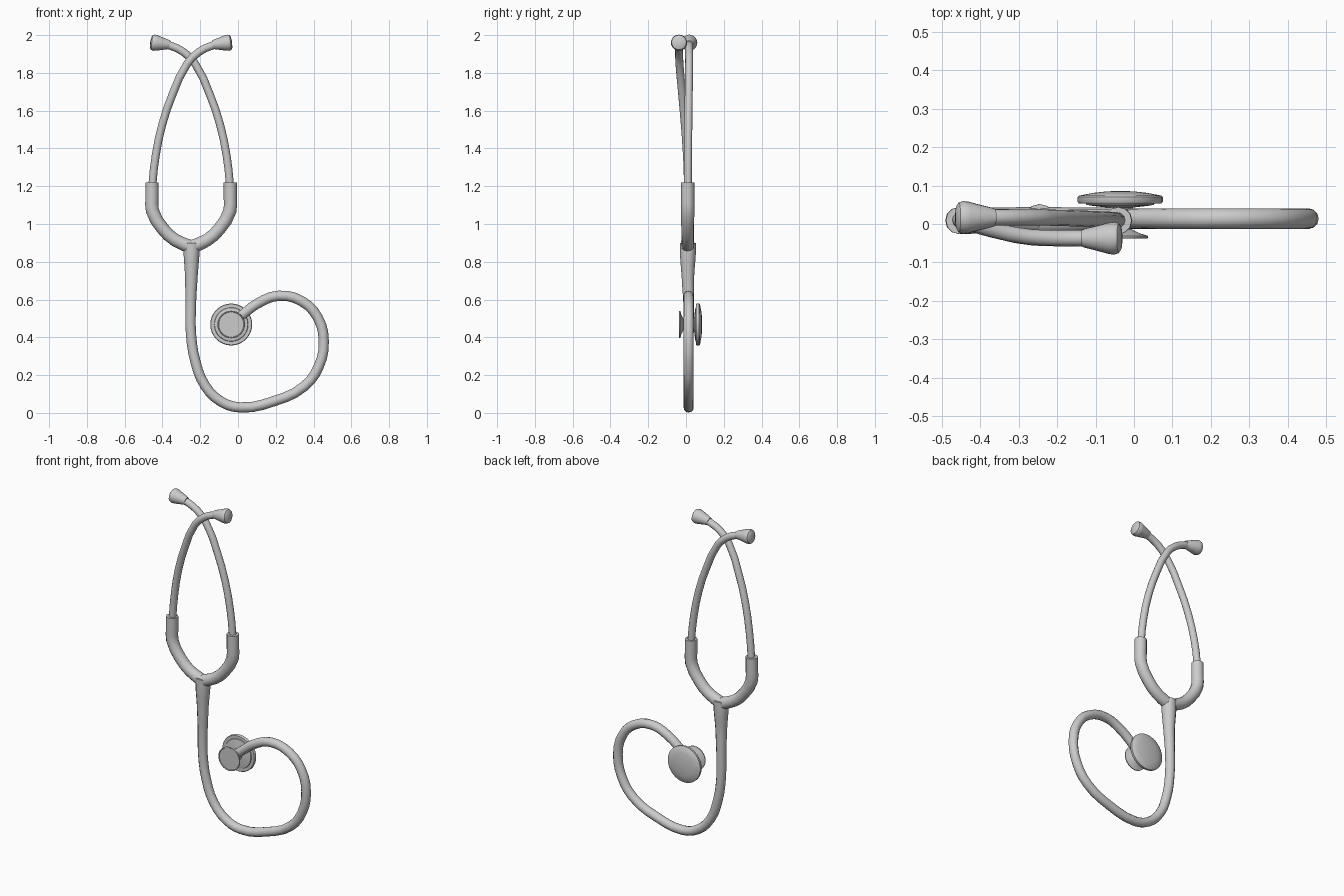
import bpy, bmesh, math
from mathutils import Matrix, Vector

cube = bpy.data.objects.get("Cube")
if cube:
    bpy.data.objects.remove(cube)

CX = -0.248  # symmetry line of the headset

grey = bpy.data.materials.new("plain_grey")
grey.use_nodes = True
grey.diffuse_color = (0.6, 0.6, 0.6, 1)
grey.node_tree.nodes["Principled BSDF"].inputs["Base Color"].default_value = (0.6, 0.6, 0.6, 1)


def add_mesh(name, mesh):
    obj = bpy.data.objects.new(name, mesh)
    bpy.context.collection.objects.link(obj)
    mesh.materials.clear()
    mesh.materials.append(grey)
    bpy.ops.object.select_all(action='DESELECT')
    obj.select_set(True)
    bpy.context.view_layer.objects.active = obj
    bpy.ops.object.shade_smooth_by_angle(angle=math.radians(40))
    return obj


def tube(name, points, steps=3):
    """Round tube through (x, y, z, radius) points."""
    curve = bpy.data.curves.new(name, 'CURVE')
    curve.dimensions = '3D'
    curve.bevel_depth = 1
    curve.bevel_resolution = 4
    curve.resolution_u = steps
    curve.use_fill_caps = True
    spline = curve.splines.new('BEZIER')
    spline.bezier_points.add(len(points) - 1)
    for bp, (x, y, z, r) in zip(spline.bezier_points, points):
        bp.co = (x, y, z)
        bp.radius = r
        bp.handle_left_type = bp.handle_right_type = 'AUTO'
    temp = bpy.data.objects.new(name + "_path", curve)
    bpy.context.collection.objects.link(temp)
    bpy.context.view_layer.update()
    deps = bpy.context.evaluated_depsgraph_get()
    mesh = bpy.data.meshes.new_from_object(temp.evaluated_get(deps))
    bpy.data.objects.remove(temp)
    return add_mesh(name, mesh)


def lathe(name, profile, origin, axis, sides=32):
    """Revolve (radius, distance) pairs about an axis through origin."""
    bm = bmesh.new()
    verts = [bm.verts.new((r, 0, d)) for r, d in profile]
    edges = [bm.edges.new(pair) for pair in zip(verts, verts[1:])]
    bmesh.ops.spin(bm, geom=verts + edges, cent=(0, 0, 0), axis=(0, 0, 1),
                   angle=math.tau, steps=sides, use_merge=True)
    bmesh.ops.remove_doubles(bm, verts=bm.verts, dist=0.0002)
    turn = Vector((0, 0, 1)).rotation_difference(Vector(axis)).to_matrix().to_4x4()
    bm.transform(Matrix.Translation(origin) @ turn)
    bmesh.ops.recalc_face_normals(bm, faces=bm.faces)
    mesh = bpy.data.meshes.new(name)
    bm.to_mesh(mesh)
    bm.free()
    return add_mesh(name, mesh)


# Long hose, thick where it leaves the yoke, curling round to the chest piece
hose = [(-0.245, 0.9, 0.042), (-0.246, 0.84, 0.042), (-0.247, 0.72, 0.033),
        (-0.25, 0.58, 0.028), (-0.249, 0.42, 0.027), (-0.225, 0.27, 0.027),
        (-0.175, 0.145, 0.027), (-0.09, 0.06, 0.027), (0.01, 0.029, 0.027),
        (0.19, 0.062, 0.027), (0.35, 0.14, 0.027), (0.427, 0.245, 0.027),
        (0.454, 0.38, 0.027), (0.422, 0.505, 0.027), (0.34, 0.59, 0.027),
        (0.215, 0.62, 0.027), (0.105, 0.58, 0.027), (0.03, 0.525, 0.026),
        (-0.035, 0.47, 0.025)]
tube("hose", [(x, 0.01 if z > 0.7 else 0.014, z, r) for x, z, r in hose])

# Yoke arms, ear tubes and ear tips, mirrored about the headset centre
arm = [(0.207, 1.22, 0.035), (0.207, 1.14, 0.035), (0.205, 1.07, 0.035),
       (0.15, 0.975, 0.034), (0.085, 0.915, 0.034), (0.0, 0.878, 0.036)]
ear = [(0.206, 1.18, 0), (0.204, 1.22, 0), (0.188, 1.36, 0.1),
       (0.152, 1.53, 0.35), (0.097, 1.69, 0.65), (0.02, 1.85, 0.95),
       (-0.04, 1.91, 1), (-0.11, 1.944, 1), (-0.15, 1.951, 1)]
tip_profile = [(0, 0), (0.022, 0), (0.025, 0.008), (0.033, 0.04), (0.041, 0.07),
               (0.043, 0.084), (0.039, 0.096), (0.029, 0.102), (0, 0.105)]
for side, sign, depth in (("right", -1, -0.037), ("left", 1, 0.017)):
    tube("yoke_arm_" + side, [(CX + sign * x, 0.009, z, r) for x, z, r in arm], 2)
    tube("ear_tube_" + side,
         [(CX + sign * x, 0.01 + (depth - 0.01) * t, z, 0.021) for x, z, t in ear], 2)
    lathe("ear_tip_" + side, tip_profile, (CX - sign * 0.113, depth, 1.949),
          (-sign, 0, 0.13), 20)

# Two-sided chest piece: small bell in front, wide domed diaphragm behind
lathe("chest_piece",
      [(0, -0.035), (0.066, -0.035), (0.068, -0.038), (0.072, -0.037),
       (0.073, -0.031), (0.05, -0.024), (0.03, -0.014), (0.025, 0),
       (0.025, 0.03), (0.034, 0.043), (0.07, 0.047), (0.088, 0.05),
       (0.09, 0.054), (0.108, 0.054), (0.111, 0.058), (0.111, 0.07),
       (0.107, 0.074), (0.07, 0.081), (0.035, 0.085), (0, 0.086)],
      (-0.036, 0, 0.468), (0, 1, 0))

# Rounded socket where the hose enters the chest piece
lathe("hose_socket",
      [(0.034 * math.sin(a * math.pi / 8), -0.034 * math.cos(a * math.pi / 8))
       for a in range(9)],
      (-0.036, 0.012, 0.468), (0, 0, 1), 16)
